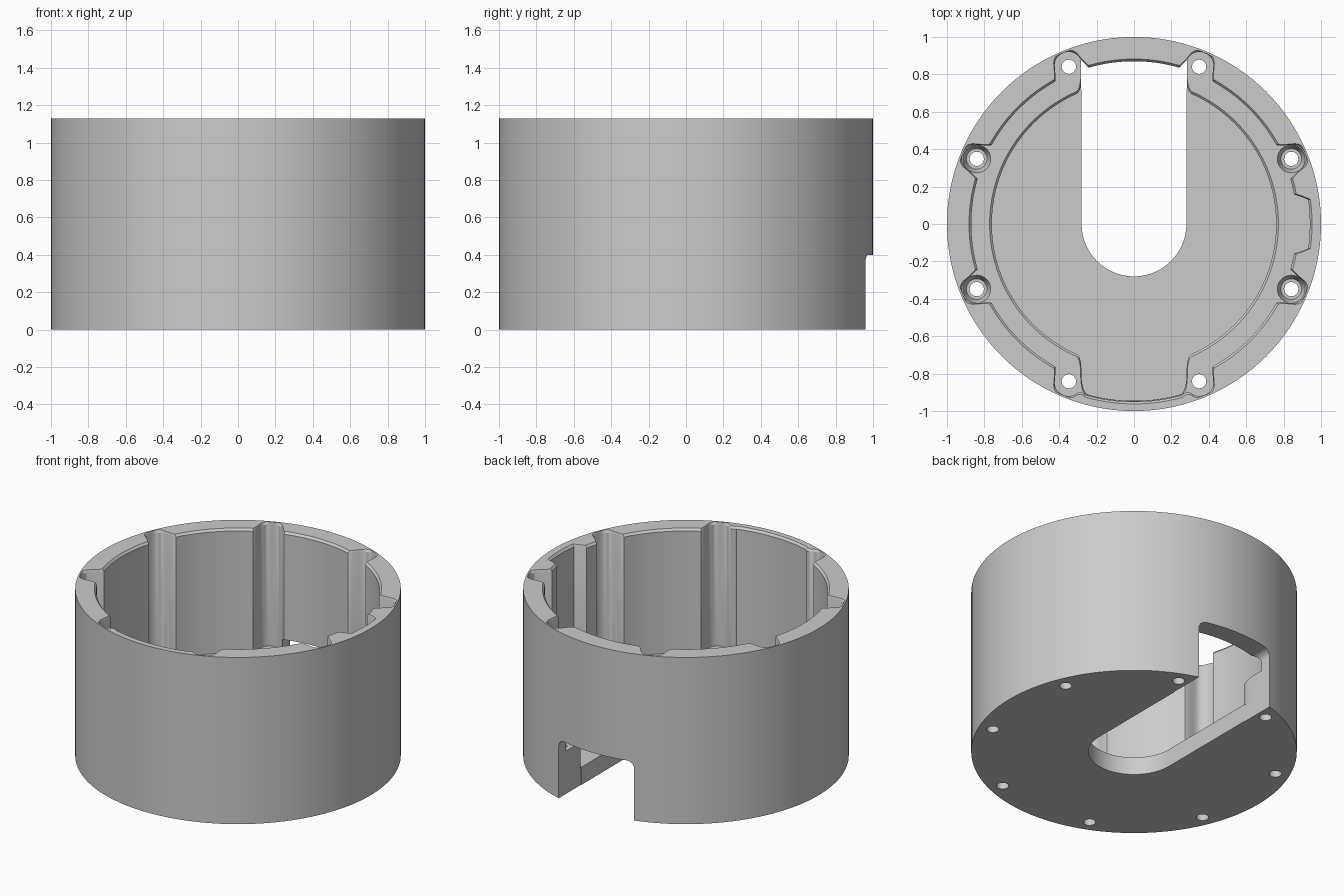
import bpy, bmesh, math
from math import sin, cos, pi, radians

cube = bpy.data.objects.get("Cube")
if cube:
    bpy.data.objects.remove(cube, do_unlink=True)

HEIGHT, FLOOR, LEDGE = 1.13, 0.12, 0.29
SCREW_R, CHANNEL = 0.91, 0.08
SCREWS = [radians(22.5 + 45 * k) for k in range(8)]
STEPS = 720


def new_object(name, bm):
    bmesh.ops.recalc_face_normals(bm, faces=bm.faces)
    mesh = bpy.data.meshes.new(name)
    bm.to_mesh(mesh)
    bm.free()
    obj = bpy.data.objects.new(name, mesh)
    bpy.context.collection.objects.link(obj)
    return obj


def loft(name, loops):
    """Closed solid through matching loops of 3D points."""
    bm = bmesh.new()
    rings = [[bm.verts.new(p) for p in loop] for loop in loops]
    for a, b in zip(rings, rings[1:]):
        for i in range(len(a)):
            j = (i + 1) % len(a)
            bm.faces.new((a[i], a[j], b[j], b[i]))
    bm.faces.new(rings[0])
    bm.faces.new(rings[-1])
    return new_object(name, bm)


def cones(name, spots, r1, r2, z1, z2, segments=32):
    bm = bmesh.new()
    for x, y in spots:
        made = bmesh.ops.create_cone(bm, cap_ends=True, segments=segments,
                                     radius1=r1, radius2=r2, depth=z2 - z1)
        bmesh.ops.translate(bm, verts=made["verts"], vec=(x, y, (z1 + z2) / 2))
    return new_object(name, bm)


def cut(target, cutter):
    cutter.hide_render = True
    mod = target.modifiers.new("cut", "BOOLEAN")
    mod.operation, mod.solver, mod.object = "DIFFERENCE", "EXACT", cutter
    bpy.context.view_layer.objects.active = target
    bpy.ops.object.modifier_apply(modifier=mod.name)
    bpy.data.objects.remove(cutter, do_unlink=True)


def angle_gap(a, b):
    return abs((a - b + pi) % (2 * pi) - pi)


def wall_radius(a):
    """Inner wall with screw channels, side pocket and thin front."""
    r = 0.87
    if angle_gap(a, -pi / 2) < radians(17):
        r = 0.95
    if abs(sin(a) * 0.92) < 0.15 and cos(a) > 0:
        r = 0.94
    for s in SCREWS:
        d = angle_gap(a, s)
        inside = CHANNEL ** 2 - (SCREW_R * sin(d)) ** 2
        if d < 1 and inside > 0:
            r = max(r, SCREW_R * cos(d) + math.sqrt(inside))
    return r


def floor_radius(a):
    """Sunken floor: a disc with a straight lane to front and back."""
    limit = 0.945 if sin(a) < 0 else 0.87
    return max(0.76, min(limit, 0.28 / max(abs(cos(a)), 0.001)))


def rounded(func, reach):
    raw = [func(2 * pi * i / STEPS) for i in range(STEPS)]
    return [sum(raw[(i + k) % STEPS] for k in range(-reach, reach + 1)) / (2 * reach + 1)
            for i in range(STEPS)]


def ring(radii, z):
    return [(r * cos(2 * pi * i / STEPS), r * sin(2 * pi * i / STEPS), z)
            for i, r in enumerate(radii)]


# Outer shell
housing = cones("round_housing", [(0, 0)], 1, 1, 0, HEIGHT, 160)

# Main cavity with a fine chamfer on the rim
wall = rounded(wall_radius, 2)
rim = [min(r + 0.012, max(r, 0.99)) for r in wall]
cut(housing, loft("cavity_cutter", [ring(wall, LEDGE), ring(wall, HEIGHT - 0.015),
                                    ring(rim, HEIGHT), ring(rim, HEIGHT + 0.1)]))

# Sunken floor inside the screw ledge
floor = rounded(floor_radius, 4)
lip = [max(r, min(r + 0.012, w - 0.004)) for r, w in zip(floor, wall)]
cut(housing, loft("floor_cutter", [ring(floor, FLOOR), ring(floor, LEDGE - 0.012),
                                   ring(lip, LEDGE), ring(lip, LEDGE + 0.02)]))

# Round-ended slot through the floor
W = 0.28
slot = [(W * cos(pi + pi * i / 48), W * sin(pi + pi * i / 48)) for i in range(49)]
slot += [(W, 1.2), (-W, 1.2)]
cut(housing, loft("slot_cutter", [[(x, y, z) for x, y in slot] for z in (-0.1, 0.3)]))

# Back doorway with rounded upper corners
W, TOP, R = 0.283, 0.40, 0.05
arch = [(W, -0.2)]
for side in (1, -1):
    corner = [(side * (W - R + R * cos(pi / 2 * i / 8)), TOP - R + R * sin(pi / 2 * i / 8))
              for i in range(9)]
    arch += corner if side > 0 else corner[::-1]
arch.append((-W, -0.2))
cut(housing, loft("doorway_cutter", [[(x, y, z) for x, z in arch] for y in (0.72, 1.2)]))

# Screw holes, with countersinks on the four side ones
spots = [(SCREW_R * cos(s), SCREW_R * sin(s)) for s in SCREWS]
cut(housing, cones("screw_hole_cutter", spots, 0.038, 0.038, -0.1, 0.5))
side_spots = [p for p in spots if abs(p[0]) > 0.6]
cut(housing, cones("countersink_cutter", side_spots, 0.055, 0.078, 0.23, 0.30))

# Grey finish
grey = bpy.data.materials.new("plain_grey")
grey.use_nodes = True
color = (0.6, 0.6, 0.6, 1)
grey.diffuse_color = color
grey.node_tree.nodes["Principled BSDF"].inputs["Base Color"].default_value = color
housing.data.materials.clear()
housing.data.materials.append(grey)

bpy.ops.object.select_all(action="DESELECT")
housing.select_set(True)
bpy.context.view_layer.objects.active = housing
bpy.ops.object.shade_smooth_by_angle(angle=radians(30))
